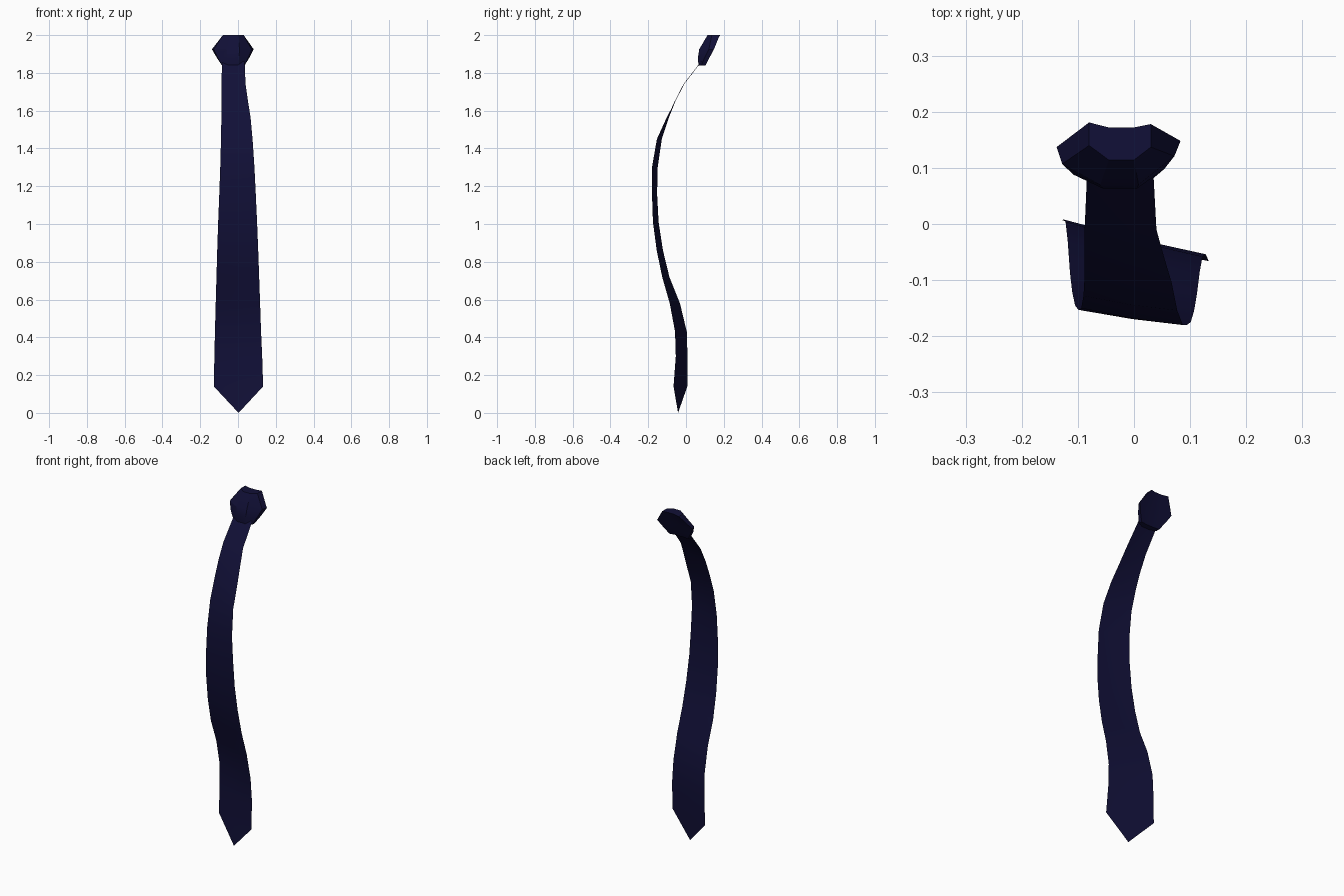
import bpy, bmesh, math

navy = bpy.data.materials.new("dark navy cloth")
navy.diffuse_color = (0.0055, 0.005, 0.038, 1)


def finish(name, bm, closed):
    if closed:
        bmesh.ops.recalc_face_normals(bm, faces=bm.faces)
    me = bpy.data.meshes.new(name)
    bm.to_mesh(me)
    bm.free()
    me.materials.append(navy)
    ob = bpy.data.objects.new(name, me)
    bpy.context.collection.objects.link(ob)
    bpy.ops.object.select_all(action='DESELECT')
    ob.select_set(True)
    bpy.context.view_layer.objects.active = ob
    bpy.ops.object.shade_smooth_by_angle(angle=math.radians(25))
    return ob


# Blade: a thin wavy, slightly twisted cloth sheet; rows are z, left x, left y, right x, right y
rows = [
    (0.14, -0.128, 0.007, 0.133, -0.066),
    (0.30, -0.125, 0.008, 0.128, -0.054),
    (0.43, -0.122, 0.004, 0.122, -0.058),
    (0.58, -0.118, -0.032, 0.117, -0.086),
    (0.72, -0.114, -0.088, 0.112, -0.126),
    (0.86, -0.110, -0.122, 0.107, -0.155),
    (1.01, -0.105, -0.145, 0.101, -0.175),
    (1.16, -0.099, -0.153, 0.094, -0.180),
    (1.30, -0.094, -0.150, 0.087, -0.180),
    (1.45, -0.090, -0.128, 0.077, -0.154),
    (1.56, -0.088, -0.092, 0.067, -0.104),
    (1.65, -0.088, -0.056, 0.053, -0.057),
    (1.74, -0.088, -0.010, 0.040, -0.010),
    (1.86, -0.084, 0.082, 0.035, 0.082),
]
bm = bmesh.new()
grid = []
for z, xl, yl, xr, yr in rows:
    mid = ((xl + xr) / 2, (yl + yr) / 2 - 0.003, z)
    grid.append([bm.verts.new(p) for p in ((xl, yl, z), mid, (xr, yr, z))])
for a, b in zip(grid, grid[1:]):
    for i in range(2):
        bm.faces.new((a[i], a[i + 1], b[i + 1], b[i]))
# Pointed tip
tip = bm.verts.new((0.003, -0.042, 0.0))
for i in range(2):
    bm.faces.new((tip, grid[0][i + 1], grid[0][i]))
finish("tie_blade", bm, False)

# Knot: stacked loops; front points left to right, then back points right to left
loops = [
    (1.840, [(-0.085, 0.080), (-0.050, 0.066), (0.000, 0.066), (0.035, 0.082),
             (0.035, 0.104), (0.000, 0.098), (-0.050, 0.098), (-0.085, 0.102)]),
    (1.880, [(-0.108, 0.088), (-0.055, 0.063), (0.005, 0.063), (0.054, 0.098),
             (0.060, 0.124), (0.003, 0.120), (-0.055, 0.120), (-0.112, 0.120)]),
    (1.925, [(-0.128, 0.107), (-0.060, 0.070), (0.008, 0.070), (0.072, 0.121),
             (0.083, 0.148), (0.005, 0.138), (-0.060, 0.138), (-0.138, 0.137)]),
    (2.000, [(-0.080, 0.140), (-0.045, 0.114), (0.000, 0.114), (0.030, 0.137),
             (0.030, 0.178), (0.000, 0.172), (-0.045, 0.172), (-0.080, 0.181)]),
]
bm = bmesh.new()
rings = [[bm.verts.new((x, y, z)) for x, y in pts] for z, pts in loops]
for a, b in zip(rings, rings[1:]):
    for i in range(8):
        j = (i + 1) % 8
        bm.faces.new((a[i], a[j], b[j], b[i]))
bm.faces.new(rings[0][::-1])
bm.faces.new(rings[-1])
finish("tie_knot", bm, True)
